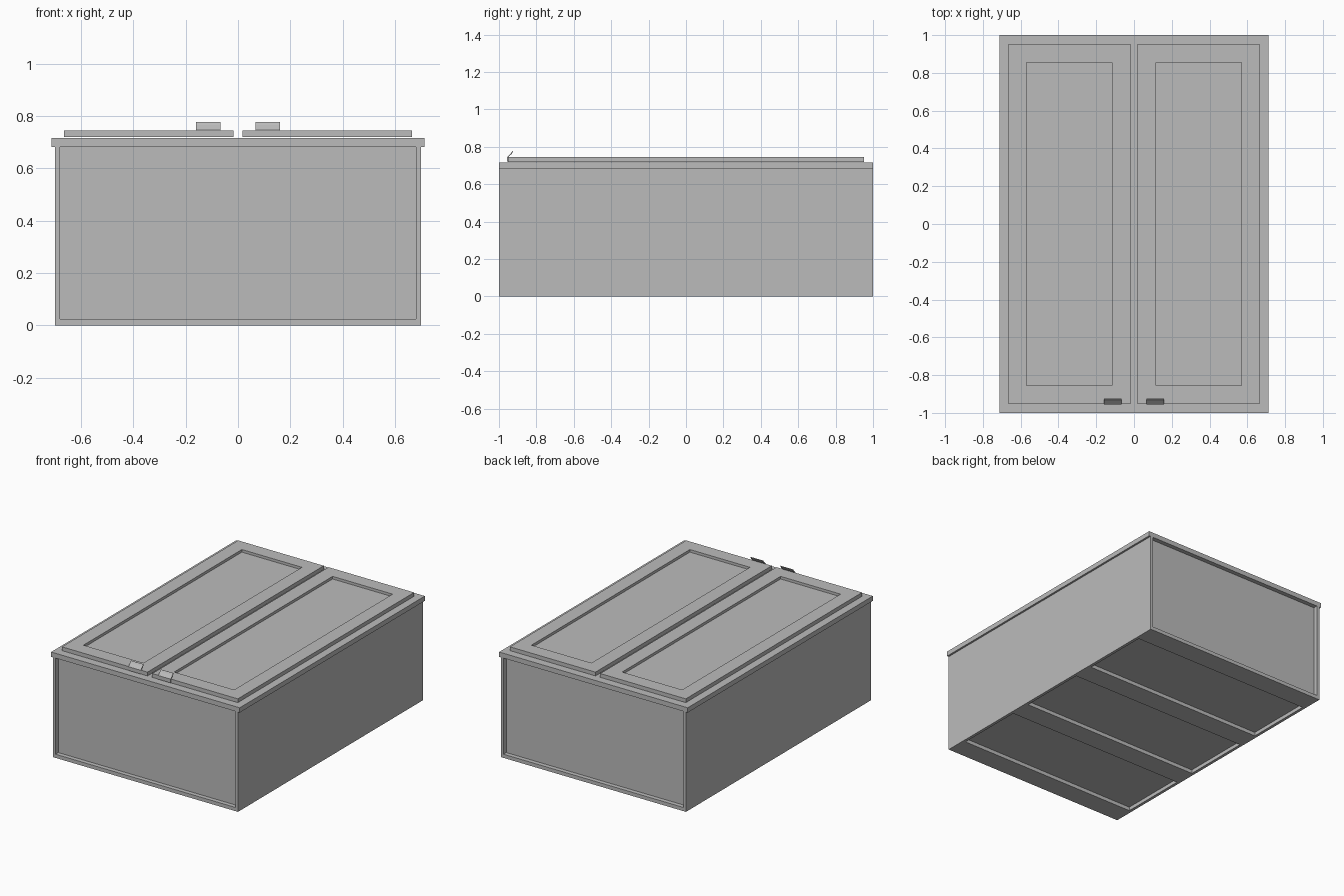
import bpy, bmesh

if "Cube" in bpy.data.objects:
    bpy.data.objects.remove(bpy.data.objects["Cube"])

grey = bpy.data.materials.new("cabinet grey")
grey.diffuse_color = (0.5, 0.5, 0.5, 1)
grey.use_nodes = True
grey.node_tree.nodes["Principled BSDF"].inputs["Base Color"].default_value = grey.diffuse_color


def finish(name, bm):
    bmesh.ops.recalc_face_normals(bm, faces=bm.faces)
    me = bpy.data.meshes.new(name)
    bm.to_mesh(me)
    bm.free()
    me.materials.append(grey)
    ob = bpy.data.objects.new(name, me)
    bpy.context.collection.objects.link(ob)
    return ob


def box(name, x0, x1, y0, y1, z0, z1):
    bm = bmesh.new()
    bmesh.ops.create_cube(bm, size=1)
    for v in bm.verts:
        v.co.x = x1 if v.co.x > 0 else x0
        v.co.y = y1 if v.co.y > 0 else y0
        v.co.z = z1 if v.co.z > 0 else z0
    return finish(name, bm)


def ring(name, outer, inner, z0, z1):
    """Rectangular frame; outer and inner are (x0, x1, y0, y1)."""
    bm = bmesh.new()

    def loop(r, z):
        x0, x1, y0, y1 = r
        return [bm.verts.new((x, y, z)) for x, y in
                ((x0, y0), (x1, y0), (x1, y1), (x0, y1))]
    loops = [loop(outer, z0), loop(outer, z1), loop(inner, z1), loop(inner, z0)]
    for a, b in zip(loops, loops[1:] + loops[:1]):
        for i in range(4):
            j = (i + 1) % 4
            bm.faces.new((a[i], a[j], b[j], b[i]))
    return finish(name, bm)


def extrude_x(name, profile, x0, x1):
    """Closed (y, z) profile swept along x."""
    bm = bmesh.new()
    a = [bm.verts.new((x0, y, z)) for y, z in profile]
    b = [bm.verts.new((x1, y, z)) for y, z in profile]
    n = len(profile)
    for i in range(n):
        j = (i + 1) % n
        bm.faces.new((a[i], a[j], b[j], b[i]))
    bm.faces.new(a)
    bm.faces.new(b)
    return finish(name, bm)


# Carcass: side boards, end boards set in from the rim, back panel
for s, side in ((-1, "left"), (1, "right")):
    box(side + "_side", *sorted((s * 0.68, s * 0.70)), -1, 1, 0, 0.685)
for s, end in ((-1, "front"), (1, "rear")):
    box(end + "_end_board", -0.68, 0.68, *sorted((s * 0.95, s * 0.97)), 0.025, 0.685)
box("back_panel", -0.68, 0.68, -0.97, 0.97, 0.025, 0.04)

# Four rails across the underside leave three shallow recesses
for i, (y0, y1) in enumerate(((0.857, 1), (0.238, 0.385), (-0.385, -0.238), (-1, -0.857))):
    box("back_rail_%d" % (i + 1), -0.68, 0.68, y0, y1, 0, 0.025)

# Face frame with centre stile
ring("face_frame", (-0.713, 0.713, -1, 1), (-0.62, 0.62, -0.9, 0.9), 0.682, 0.715)
box("centre_stile", -0.05, 0.05, -0.9, 0.9, 0.682, 0.715)

# Doors with recessed panels and bent edge pulls
pull = [(-0.952, 0.72), (-0.956, 0.72), (-0.956, 0.746), (-0.936, 0.766),
        (-0.928, 0.777), (-0.924, 0.775), (-0.931, 0.763), (-0.952, 0.743)]
for s, side in ((-1, "left"), (1, "right")):
    def span(a, b):
        return sorted((s * a, s * b))
    ring(side + "_door_frame", (*span(0.018, 0.665), -0.952, 0.952),
         (*span(0.116, 0.57), -0.856, 0.856), 0.719, 0.745)
    box(side + "_door_panel", *span(0.116, 0.57), -0.856, 0.856, 0.719, 0.727)
    extrude_x(side + "_pull", pull, *span(0.066, 0.16))
